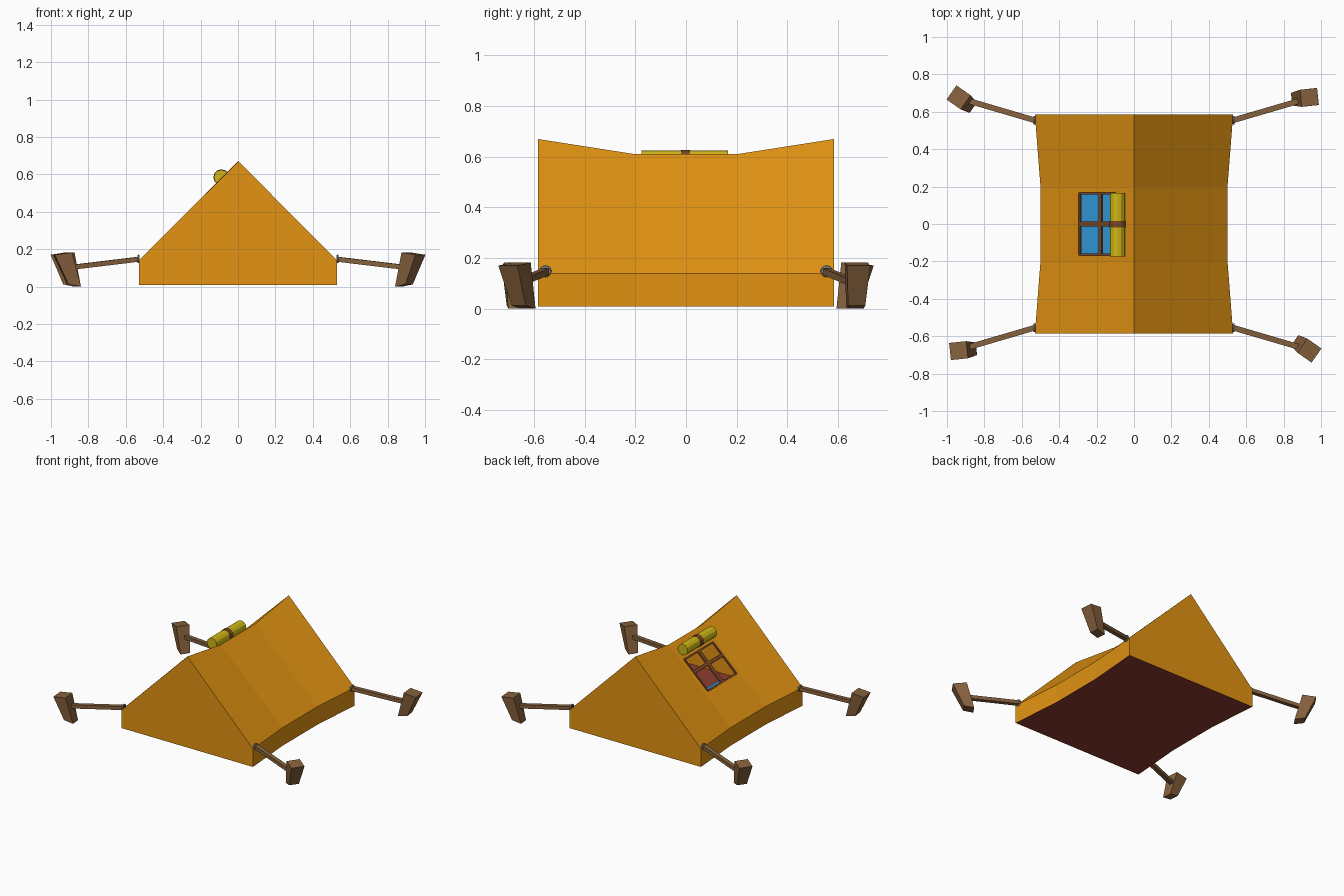
import bpy, bmesh, math
from mathutils import Vector, Matrix

if "Cube" in bpy.data.objects:
    bpy.data.objects.remove(bpy.data.objects["Cube"])


def mat(name, rgb):
    m = bpy.data.materials.new(name)
    m.diffuse_color = (*rgb, 1)
    m.use_nodes = True
    m.node_tree.nodes["Principled BSDF"].inputs["Base Color"].default_value = m.diffuse_color
    return m


ORANGE = mat("orange canvas", (0.76, 0.29, 0.006))
RED = mat("red floor", (0.27, 0.045, 0.03))
BLUE = mat("blue bedding", (0.03, 0.29, 0.62))
YELLOW = mat("yellow roll", (0.62, 0.47, 0.008))
WOOD = mat("peg wood", (0.24, 0.12, 0.047))
STRAP = mat("brown strap", (0.20, 0.065, 0.018))
GREY = mat("grey metal", (0.30, 0.31, 0.34))
BLACK = mat("black rubber", (0.015, 0.015, 0.018))


def finish(name, bm, material):
    me = bpy.data.meshes.new(name)
    bm.to_mesh(me)
    bm.free()
    me.materials.append(material)
    ob = bpy.data.objects.new(name, me)
    bpy.context.collection.objects.link(ob)
    return ob


def poly(bm, pts):
    return bm.faces.new([bm.verts.new(p) for p in pts])


def prism(name, outline, z0, z1, material):
    bm = bmesh.new()
    f = poly(bm, [(x, y, z0) for x, y in outline])
    ext = bmesh.ops.extrude_face_region(bm, geom=[f])
    bmesh.ops.translate(bm, vec=(0, 0, z1 - z0),
                        verts=[v for v in ext["geom"] if isinstance(v, bmesh.types.BMVert)])
    bmesh.ops.recalc_face_normals(bm, faces=bm.faces)
    return finish(name, bm, material)


def beam(name, a, b, w, h, material, up=(0, 0, 1)):
    """Box of width w and height h running from a to b."""
    a, b = Vector(a), Vector(b)
    d = (b - a).normalized()
    s = d.cross(Vector(up)).normalized()
    u = s.cross(d)
    rot = Matrix((s, d, u)).transposed().to_4x4()
    bm = bmesh.new()
    bmesh.ops.create_cube(bm, size=1, matrix=Matrix.Translation((a + b) / 2) @ rot
                          @ Matrix.Diagonal((w, (b - a).length, h, 1)))
    return finish(name, bm, material)


def rod(name, a, b, r, n, material):
    a, b = Vector(a), Vector(b)
    q = (b - a).to_track_quat('Z', 'Y').to_matrix().to_4x4()
    bm = bmesh.new()
    bmesh.ops.create_cone(bm, cap_ends=True, segments=n, radius1=r, radius2=r,
                          depth=(b - a).length, matrix=Matrix.Translation((a + b) / 2) @ q)
    return finish(name, bm, material)


# Main tent dimensions: flared ends and a sagging middle
YE, YM = 0.585, 0.20
WE, WM = 0.53, 0.50
EAVE, RE, RM, Z0 = 0.14, 0.67, 0.61, 0.008
stations = [(-YE, WE, RE), (-YM, WM, RM), (YM, WM, RM), (YE, WE, RE)]


def roof(t, y, s=-1, lift=0.0):
    """Point on the middle roof panel, t runs from ridge to eave."""
    n = Vector((s * (RM - EAVE), 0, WM)).normalized() * lift
    return Vector((s * WM * t, y, RM + (EAVE - RM) * t)) + n


# Canvas: side walls and roof panels, window hole left in the left slope
T0, T1, WY = 0.20, 0.58, 0.165
bm = bmesh.new()
for i in range(3):
    (ya, wa, ra), (yb, wb, rb) = stations[i], stations[i + 1]
    for s in (-1, 1):
        poly(bm, [(s * wa, ya, Z0), (s * wb, yb, Z0), (s * wb, yb, EAVE), (s * wa, ya, EAVE)])
        if i == 1 and s < 0:
            ys, ts = [-YM, -WY, WY, YM], [0, T0, T1, 1]
            for j in range(3):
                for k in range(3):
                    if (j, k) != (1, 1):
                        poly(bm, [roof(ts[k], ys[j]), roof(ts[k], ys[j + 1]),
                                  roof(ts[k + 1], ys[j + 1]), roof(ts[k + 1], ys[j])])
        else:
            poly(bm, [(s * wa, ya, EAVE), (s * wb, yb, EAVE), (0, yb, rb), (0, ya, ra)])
# Back wall
poly(bm, [(-WE, YE, Z0), (WE, YE, Z0), (WE, YE, EAVE), (0, YE, RE), (-WE, YE, EAVE)])
# Front wall with an off-centre door opening
front = [(-WE, Z0), (WE, Z0), (WE, EAVE), (0.002, RE), (0.006, 0.64), (0.045, 0.42), (0.09, 0.29),
         (0.117, 0.2), (0.112, 0.075), (-0.42, 0.075), (-0.395, 0.16), (-0.345, 0.25),
         (-0.25, 0.385), (-0.002, RE - 0.004), (-WE, EAVE)]
f = poly(bm, [(x, -YE, z) for x, z in front])
bmesh.ops.triangulate(bm, faces=[f])
bmesh.ops.remove_doubles(bm, verts=bm.verts, dist=0.0005)
bmesh.ops.recalc_face_normals(bm, faces=bm.faces)
finish("tent_canvas", bm, ORANGE)

# Floor slab following the waisted outline
g = 0.003
outline = [(-w + g, max(-YE + g, min(YE - g, y))) for y, w, r in stations]
outline += [(-x, y) for x, y in reversed(outline)]
prism("floor", outline, Z0, 0.072, RED)

# Flat bedding with clipped corners
bx0, bx1, by0, by1, c = -0.31, 0.06, -0.52, 0.53, 0.04
prism("bedding", [(bx0 + c, by0), (bx1 - c, by0), (bx1, by0 + c), (bx1, by1 - c),
                  (bx1 - c, by1), (bx0 + c, by1), (bx0, by1 - c), (bx0, by0 + c)],
      0.070, 0.080, BLUE)

# Front pole and its foot
rod("front_pole", (0, -YE + 0.012, 0.07), (0, -YE + 0.012, 0.65), 0.008, 8, GREY)
rod("pole_foot", (0, -YE + 0.012, 0.072), (0, -YE + 0.012, 0.135), 0.011, 8, BLACK)

# Window frame and cross bars
nrm = roof(0, 0, lift=1) - roof(0, 0)
for y, w in ((-WY, 0.012), (0, 0.028), (WY, 0.012)):
    beam("window_bar", roof(T0, y), roof(T1, y), w, 0.012, STRAP, nrm)
for t, w in ((T0, 0.012), (0.355, 0.024), (T1, 0.012)):
    beam("window_rail", roof(t, -WY), roof(t, WY), w, 0.012, STRAP, nrm)

# Rolled-up window cover with its strap
rc = roof(0.12, 0, lift=0.042)
rc.x -= 0.0
for nm, ya, yb, r, m in (("window_roll", -0.175, 0.165, 0.04, YELLOW),
                         ("roll_strap", -0.02, 0.015, 0.043, STRAP)):
    rod(nm, (rc.x, ya, rc.z), (rc.x, yb, rc.z), r, 12, m)


# Corner rings, tethers and tapered pegs
def ring(name, centre, R, r, material):
    bm = bmesh.new()
    n, k = 12, 6
    vs = [[bm.verts.new(Vector(centre) + Vector((0, (R + r * math.cos(b)) * math.cos(a),
           (R + r * math.cos(b)) * math.sin(a))) + Vector((r * math.sin(b), 0, 0)))
           for b in [2 * math.pi * j / k for j in range(k)]]
          for a in [2 * math.pi * i / n for i in range(n)]]
    for i in range(n):
        for j in range(k):
            bm.faces.new((vs[i][j], vs[(i + 1) % n][j],
                          vs[(i + 1) % n][(j + 1) % k], vs[i][(j + 1) % k]))
    bmesh.ops.recalc_face_normals(bm, faces=bm.faces)
    return finish(name, bm, material)


for sx in (-1, 1):
    for sy in (-1, 1):
        turned = sx * sy < 0
        ang = math.radians(35 if turned else 6)
        out = Vector((sx * math.cos(ang), sy * math.sin(ang), 0))
        side = Vector((-out.y, out.x, 0))
        top = Vector((sx * 0.938, sy * 0.677, 0.176))
        bot = top - out * 0.062
        bot.z = 0.006
        bm = bmesh.new()
        rings = []
        for p, h, dz in ((bot, 0.034, 0.006), (top, 0.046, -0.006)):
            rings.append([bm.verts.new(p + out * h * a + side * h * b + Vector((0, 0, dz * a)))
                          for a, b in ((-1, -1), (1, -1), (1, 1), (-1, 1))])
        bm.faces.new(rings[0])
        bm.faces.new(rings[1])
        for i in range(4):
            j = (i + 1) % 4
            bm.faces.new((rings[0][i], rings[0][j], rings[1][j], rings[1][i]))
        bmesh.ops.recalc_face_normals(bm, faces=bm.faces)
        finish("peg", bm, WOOD)
        rx, ry = sx * (WE + 0.002), sy * 0.555
        ring("corner_ring", (rx, ry, 0.148), 0.018, 0.006, GREY)
        rod("ring_centre", (rx - sx * 0.006, ry, 0.148), (rx + sx * 0.006, ry, 0.148), 0.015, 10, BLACK)
        beam("tether", (rx, ry, 0.146), (sx * 0.89, sy * 0.66, 0.103), 0.03, 0.026, WOOD)
